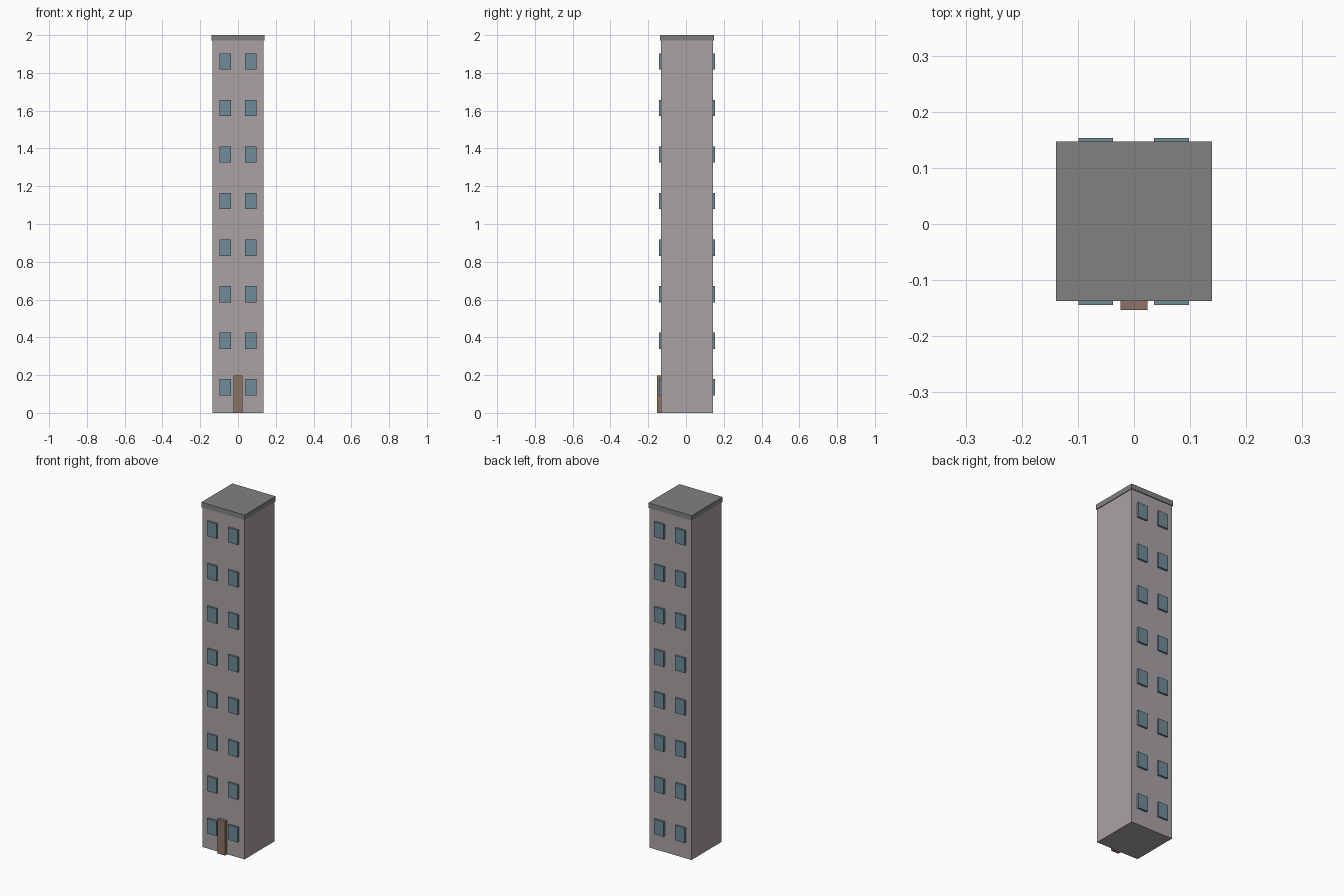
import bpy

default = bpy.data.objects.get("Cube")
if default:
    bpy.data.objects.remove(default, do_unlink=True)


def material(name, rgb):
    mat = bpy.data.materials.new(name)
    mat.use_nodes = True
    colour = (*rgb, 1.0)
    mat.diffuse_color = colour
    mat.node_tree.nodes["Principled BSDF"].inputs["Base Color"].default_value = colour
    return mat


def box(name, x, y, z, mat):
    """Box spanning the (low, high) pairs x, y and z."""
    spans = (x, y, z)
    bpy.ops.mesh.primitive_cube_add(size=1, location=[(a + b) / 2 for a, b in spans])
    obj = bpy.context.object
    obj.name = name
    obj.scale = [b - a for a, b in spans]
    bpy.ops.object.transform_apply(location=False, rotation=False, scale=True)
    obj.data.materials.append(mat)
    return obj


wall = material("pale mauve wall", (0.40, 0.36, 0.38))
slate = material("grey roof", (0.22, 0.22, 0.22))
glass = material("blue grey glass", (0.16, 0.26, 0.31))
wood = material("brown wood", (0.26, 0.17, 0.13))

FRONT, BACK = -0.133, 0.142
FLOORS, FLOOR_HEIGHT = 8, 0.2463

# Tower and its slightly overhanging flat roof
box("tower_walls", (-0.135, 0.135), (FRONT, BACK), (0, 1.975), wall)
box("roof_slab", (-0.139, 0.139), (-0.137, 0.147), (1.971, 2), slate)

# Front door
box("front_door", (-0.024, 0.024), (-0.153, FRONT + 0.005), (0, 0.198), wood)

# Two windows per floor on the front and back walls
sides = {"front": (-0.144, FRONT + 0.005), "back": (BACK - 0.005, 0.153)}
for side, depth in sides.items():
    for floor in range(FLOORS):
        z = 0.136 + floor * FLOOR_HEIGHT
        for hand, x in (("right", -0.068), ("left", 0.067)):
            box(f"{side}_window_{hand}_{floor + 1}",
                (x - 0.031, x + 0.031), depth, (z - 0.043, z + 0.043), glass)
